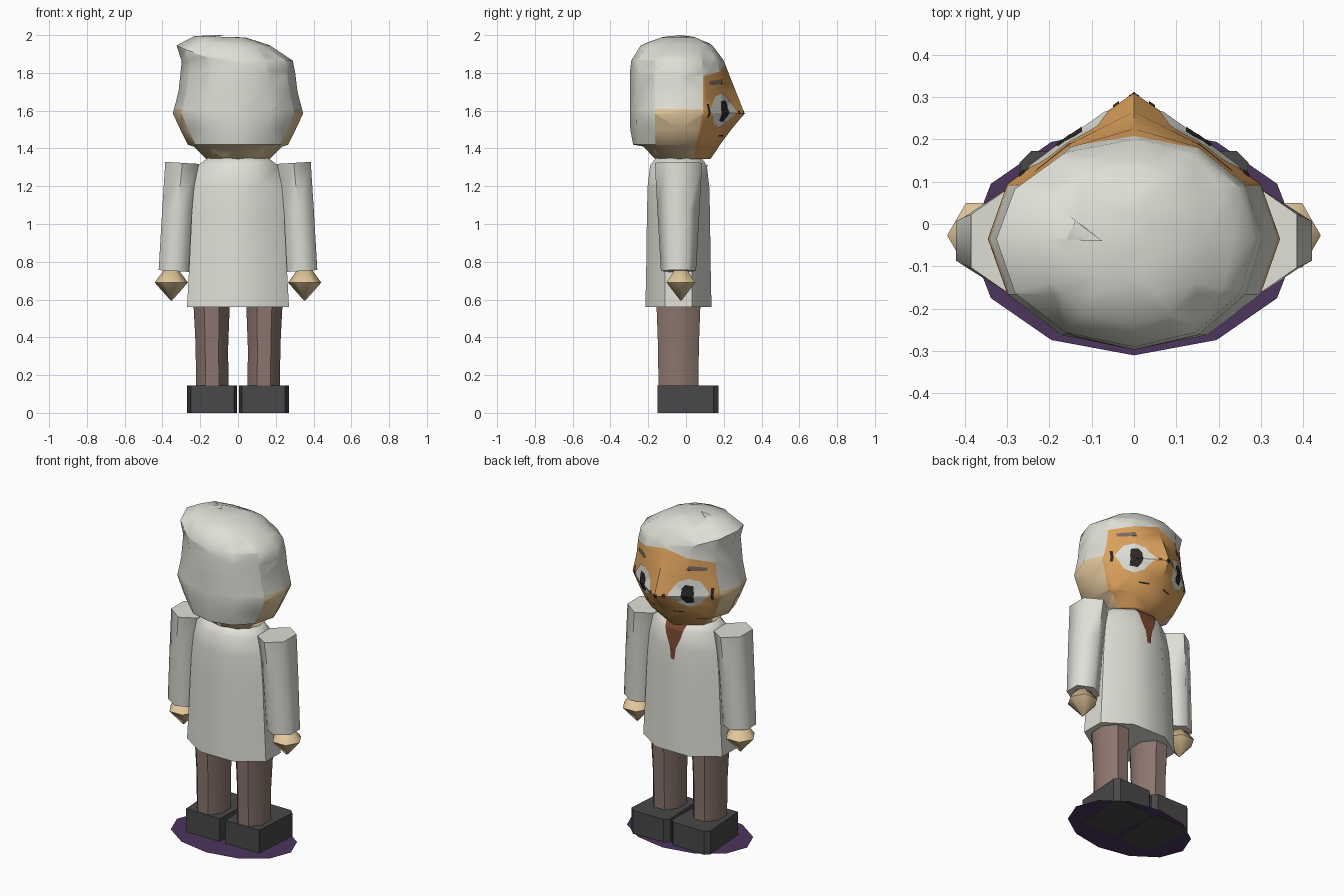
import bpy, bmesh, math
from mathutils import Vector
from mathutils.bvhtree import BVHTree

if "Cube" in bpy.data.objects:
    bpy.data.objects.remove(bpy.data.objects["Cube"])


def mat(name, r, g, b):
    m = bpy.data.materials.new(name)
    m.diffuse_color = (r, g, b, 1)
    m.use_nodes = True
    m.node_tree.nodes["Principled BSDF"].inputs["Base Color"].default_value = m.diffuse_color
    return m


WHITE = mat("off_white", .74, .74, .68)
TAN = mat("light_skin", .76, .57, .33)
ORANGE = mat("face_skin", .72, .36, .11)
BROWN = mat("trouser_brown", .26, .18, .155)
BLACK = mat("shoe_black", .065, .065, .065)
PURPLE = mat("base_purple", .075, .035, .11)
RUST = mat("beard_rust", .19, .06, .03)
DARK = mat("eye_dark", .025, .022, .02)
GREY = mat("brow_grey", .2, .14, .11)


def finish(name, bm, mats, smooth=None):
    me = bpy.data.meshes.new(name)
    bm.to_mesh(me)
    bm.free()
    ob = bpy.data.objects.new(name, me)
    bpy.context.collection.objects.link(ob)
    for m in mats:
        me.materials.append(m)
    if smooth:
        bpy.ops.object.select_all(action='DESELECT')
        bpy.context.view_layer.objects.active = ob
        ob.select_set(True)
        bpy.ops.object.shade_smooth_by_angle(angle=math.radians(smooth))
    return ob


def loft(rings):
    """Skin a stack of equal rings and close both ends."""
    bm = bmesh.new()
    vs = [[bm.verts.new(p) for p in ring] for ring in rings]
    n = len(vs[0])
    for lo, hi in zip(vs, vs[1:]):
        for i in range(n):
            j = (i + 1) % n
            bm.faces.new((lo[i], lo[j], hi[j], hi[i]))
    bm.faces.new(vs[0])
    bm.faces.new(vs[-1])
    bmesh.ops.recalc_face_normals(bm, faces=bm.faces)
    return bm


def oval(x, y, z, rx, ry, n, turn=0.0):
    return [(x + rx * math.cos(turn + math.tau * i / n),
             y + ry * math.sin(turn + math.tau * i / n), z) for i in range(n)]


# Flat base disc
bm = bmesh.new()
bm.faces.new([bm.verts.new(p) for p in oval(0, -.04, .003, .39, .27, 12)])
finish("base_disc", bm, [PURPLE])

# Coat body, flat side of the octagon to the front
k = 1 / math.cos(math.pi / 8)
bm = loft([oval(0, -.04, z, rx * k, ry * k, 8, math.pi / 8) for z, rx, ry in (
    (.56, .27, .175), (.8, .257, .17), (1.05, .245, .167),
    (1.2, .232, .163), (1.31, .212, .15), (1.35, .16, .12))])
coat_tree = BVHTree.FromBMesh(bm)
finish("coat", bm, [WHITE], 50)

# Paired limbs
for s, side in ((-1, "left"), (1, "right")):
    foot = [(.02, -.15), (.25, -.15), (.27, .145), (.243, .172), (.032, .172), (.006, .145)]
    bm = loft([[(s * x, y, z) for x, y in foot] for z in (0, .145)])
    finish(side + "_shoe", bm, [BLACK])

    bm = loft([oval(s * x, -.04, z, rx * k, ry * k, 8, math.pi / 8) for x, z, rx, ry in (
        (.137, .14, .086, .106), (.138, .35, .086, .108), (.14, .62, .098, .118))])
    finish(side + "_leg", bm, [BROWN], 50)

    bm = loft([oval(s * x, -.04, z, rx * 1.155, ry, 6, math.pi / 6) for x, z, rx, ry in (
        (.338, .75, .082, .093), (.318, 1.08, .083, .112), (.295, 1.325, .09, .125))])
    # slope the shoulder and the cuff slightly
    for v in bm.verts:
        out = abs(v.co.x) - .32
        if v.co.z > 1.3 or v.co.z < .8:
            v.co.z += out * .06
    finish(side + "_sleeve", bm, [WHITE], 65)

    bm = loft([oval(s * .353, -.027, z, r, r, 6) for z, r in (
        (.595, .004), (.69, .088), (.755, .04))])
    finish(side + "_hand", bm, [TAN], 65)

# Head with hair: z, left lift, left width, right width, front depth, back depth, face ridge y
HEAD = ((1.345, 0, .17, .17, .14, .13, .13),
        (1.41, 0, .235, .235, .2, .19, .175),
        (1.42, 0, .265, .265, .205, .245, .18),
        (1.5, 0, .305, .305, .235, .26, .24),
        (1.585, 0, .345, .345, .26, .262, .31),
        (1.7, 0, .315, .315, .255, .262, .265),
        (1.8, .06, .298, .303, .25, .262, .225),
        (1.865, .08, .325, .29, .235, .255, .2),
        (1.945, .05, .23, .17, .18, .205, .14),
        (1.988, .01, .16, .04, .085, .095, .05))
rings = []
for z, lift, xl, xr, front, back, ridge in HEAD:
    ring = []
    for i in range(12):
        a = math.tau * i / 12
        sx, cy = math.sin(a), math.cos(a)
        y = ridge if i == 0 else -.035 + cy * (front if cy > 0 else back)
        ring.append((sx * (xr if sx > 0 else xl), y, z + lift * max(0, -sx) ** 2))
    rings.append(ring)
bm = loft(rings)
top = max(bm.faces, key=lambda f: f.calc_center_median().z)
crown = bmesh.ops.poke(bm, faces=[top])["verts"][0]
crown.co = (-.075, -.04, 2.0)
bmesh.ops.triangulate(bm, faces=bm.faces)
head_tree = BVHTree.FromBMesh(bm)

# Cut the colour borders: ear top, ear back, cheek, jaw, hairline
BORDERS = (((0, 0, 1.61), (0, 0, 1)), ((0, -.165, 1.5), (0, 1, 0)),
           ((0, .09, 1.6), (0, 1, 0)), ((0, .09, 1.6), (0, 1, -.2)),
           ((0, 0, 1.845), (.24, 0, 1)), ((0, 0, 1.845), (-.24, 0, 1)))
for co, no in BORDERS:
    bmesh.ops.bisect_plane(bm, geom=bm.verts[:] + bm.edges[:] + bm.faces[:],
                           plane_co=co, plane_no=no, dist=1e-5)
for f in bm.faces:
    c = f.calc_center_median()
    jaw = .09 if c.z > 1.6 else .09 + .2 * (c.z - 1.6)
    if c.y > jaw and c.z < 1.845 - .24 * abs(c.x):
        f.material_index = 2
    elif c.z < 1.42 or (c.z < 1.61 and c.y > -.165):
        f.material_index = 1
    else:
        f.material_index = 0
finish("head_and_hair", bm, [WHITE, TAN, ORANGE], 50)


def plate(name, pts, material, tree, lift, cuts=4):
    """Thin painted plate given in x, z and laid onto the +y surface."""
    bm = bmesh.new()
    f = bm.faces.new([bm.verts.new((x, 0, z)) for x, z in pts])
    bmesh.ops.poke(bm, faces=[f])
    bmesh.ops.subdivide_edges(bm, edges=bm.edges[:], cuts=cuts, use_grid_fill=True)
    bmesh.ops.triangulate(bm, faces=bm.faces)
    for v in bm.verts:
        hit = tree.ray_cast(Vector((v.co.x, 2, v.co.z)), Vector((0, -1, 0)))
        if hit[0]:
            v.co = hit[0] + Vector((0, lift, 0))
    bmesh.ops.recalc_face_normals(bm, faces=bm.faces)
    for f in bm.faces:
        f.normal_update()
    if sum(f.normal.y for f in bm.faces) < 0:
        bmesh.ops.reverse_faces(bm, faces=bm.faces)
    return finish(name, bm, [material])


def box(x0, x1, z0, z1):
    return [(x0, z0), (x1, z0), (x1, z1), (x0, z1)]


# Painted face details on both sides
EYE = [(.06, 1.6), (.1, 1.535), (.15, 1.51), (.2, 1.53), (.255, 1.6),
       (.205, 1.675), (.155, 1.69), (.1, 1.67)]
PUPIL = [(.125, 1.56), (.14, 1.54), (.18, 1.545), (.185, 1.6),
         (.178, 1.65), (.14, 1.655), (.122, 1.63)]
BROW = [(.135, 1.74), (.23, 1.735), (.235, 1.755), (.15, 1.767)]
for s, side in ((-1, "left"), (1, "right")):
    for part, pts, m, lift in (
            ("eye", EYE, WHITE, .004), ("pupil", PUPIL, DARK, .008),
            ("brow", BROW, GREY, .005),
            ("temple_mark", box(.258, .272, 1.565, 1.635), DARK, .005),
            ("bridge_mark", box(.035, .05, 1.585, 1.6), DARK, .005),
            ("mouth", box(.05, .11, 1.462, 1.47), DARK, .005)):
        plate(side + "_" + part, [(s * x, z) for x, z in pts], m, head_tree, lift)
plate("nose_tip", box(-.012, .012, 1.575, 1.597), DARK, head_tree, .003, 1)

# Pointed beard lying on the coat
plate("beard", [(-.07, 1.345), (.07, 1.345), (.05, 1.27), (.02, 1.2),
                (.012, 1.13), (-.012, 1.13), (-.02, 1.2), (-.05, 1.27)],
      RUST, coat_tree, .006)
